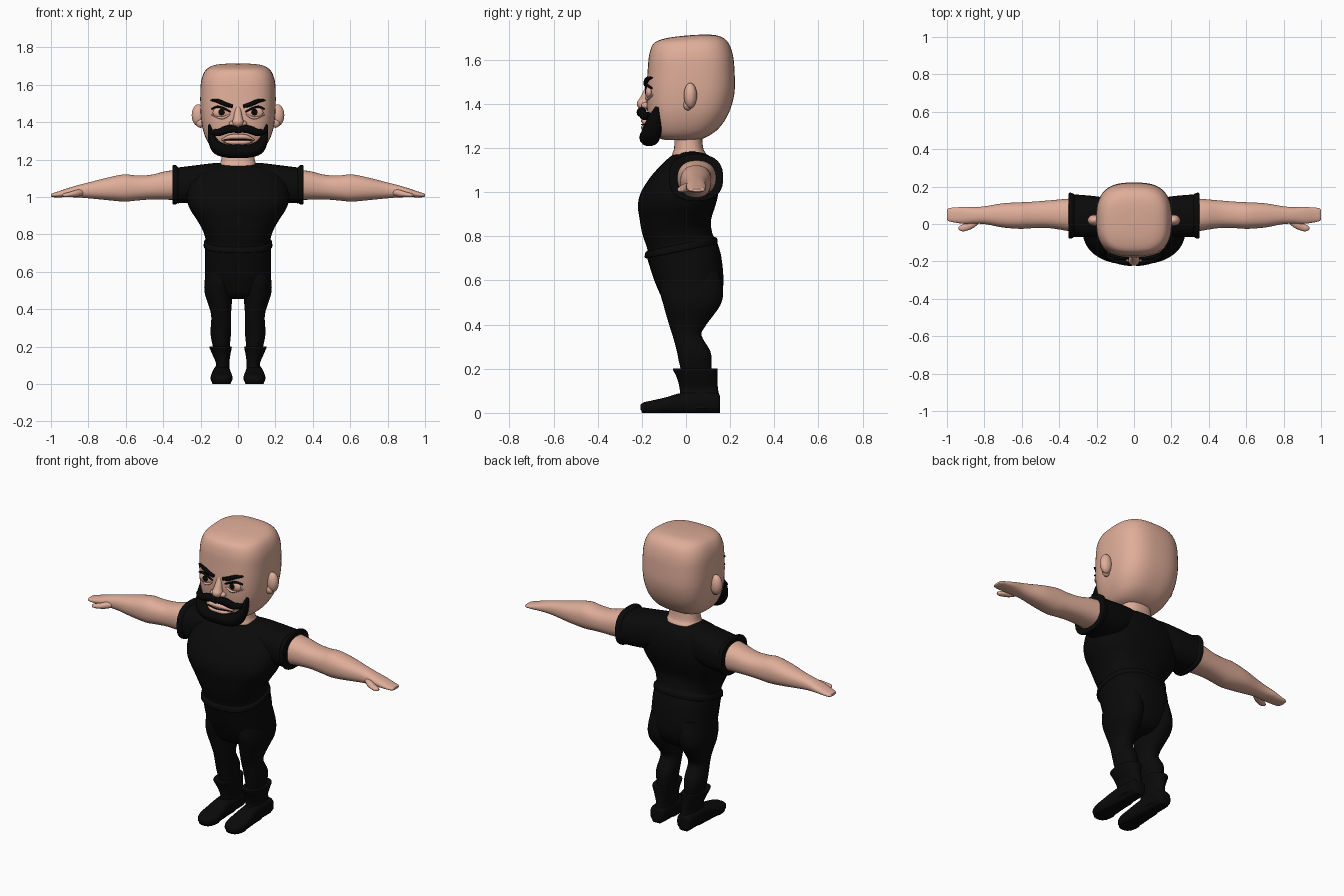
import bpy, bmesh, math
from mathutils import Vector


def material(name, rgb):
    m = bpy.data.materials.new(name)
    m.diffuse_color = (*rgb, 1)
    return m


SKIN = material("skin", (0.74, 0.42, 0.32))
CLOTH = material("black_cloth", (0.003, 0.003, 0.003))
HAIR = material("black_hair", (0.002, 0.002, 0.002))


def smooth_keys(keys, steps):
    """Interpolate rows of numbers with a Catmull-Rom spline."""
    out = []
    for i in range(len(keys) - 1):
        a, b, c, d = (keys[max(0, min(len(keys) - 1, i + k))] for k in (-1, 0, 1, 2))
        for s in range(steps):
            t = s / steps
            out.append([0.5 * (2 * q + (r - p) * t + (2 * p - 5 * q + 4 * r - w) * t * t
                               + (3 * q - p - 3 * r + w) * t ** 3)
                        for p, q, r, w in zip(a, b, c, d)])
    return out + [list(keys[-1])]


def section(n, e):
    """Unit superellipse."""
    pts = []
    for i in range(n):
        a = 2 * math.pi * (i + 0.5) / n
        c, s = math.cos(a), math.sin(a)
        pts.append((math.copysign(abs(c) ** (2 / e), c), math.copysign(abs(s) ** (2 / e), s)))
    return pts


def skin_rings(name, rings, mat, side=1):
    """Bridge rings of points into a closed smooth mesh."""
    bm = bmesh.new()
    loops = [[bm.verts.new((p[0] * side, p[1], p[2])) for p in r] for r in rings]
    n = len(loops[0])
    for a, b in zip(loops, loops[1:]):
        for i in range(n):
            j = (i + 1) % n
            bm.faces.new((a[i], a[j], b[j], b[i]))
    bm.faces.new(loops[0])
    bm.faces.new(loops[-1])
    bmesh.ops.recalc_face_normals(bm, faces=bm.faces)
    me = bpy.data.meshes.new(name)
    bm.to_mesh(me)
    bm.free()
    me.materials.append(mat)
    me.shade_smooth()
    me.set_sharp_from_angle(angle=math.radians(50))
    ob = bpy.data.objects.new(name, me)
    bpy.context.collection.objects.link(ob)
    return ob


def loft(name, axis, keys, mat, e=2.0, n=32, steps=4, side=1):
    """keys: position on axis, two centres, two radii, optional tilt (z axis only)."""
    rings = []
    for k in smooth_keys(keys, steps):
        pos, c1, c2, r1, r2 = k[:5]
        tilt = k[5] if len(k) > 5 else 0
        ring = []
        for u, v in section(n, e):
            a, b = c1 + max(r1, .002) * u, c2 + max(r2, .002) * v
            ring.append({"x": (pos, a, b), "y": (a, pos, b), "z": (a, b, pos + tilt * b)}[axis])
        rings.append(ring)
    return skin_rings(name, rings, mat, side)


def tube(name, keys, mat, n=14, steps=5, side=1):
    """keys: x, y, z, half height, half depth along a path on the face."""
    rows = smooth_keys(keys, steps)
    rings = []
    for i, k in enumerate(rows):
        t = Vector(rows[min(i + 1, len(rows) - 1)][:3]) - Vector(rows[max(i - 1, 0)][:3])
        u = t.cross(Vector((0, 1, 0))).normalized()
        d = u.cross(t).normalized()
        rings.append([Vector(k[:3]) + u * k[3] * a + d * k[4] * b for a, b in section(n, 2)])
    return skin_rings(name, rings, mat, side)


def ball(name, loc, size, mat, side=1):
    x, y, z = loc
    a, b, c = size
    keys = [(z - c * math.cos(math.pi * i / 12), x, y, a * math.sin(math.pi * i / 12),
             b * math.sin(math.pi * i / 12)) for i in range(13)]
    return loft(name, "z", keys, mat, n=20, steps=1, side=side)


def mirrored(path):
    return path + [(-p[0], *p[1:]) for p in reversed(path) if p[0] > 0]


# Head and neck
loft("head", "z", [
    (1.235, 0, -.02, .08, .07, 0), (1.25, 0, -.02, .125, .115, 0), (1.29, 0, -.005, .16, .155, 0),
    (1.36, 0, .01, .188, .185, 0), (1.45, 0, .02, .2, .2, 0), (1.55, 0, .023, .202, .197, 0),
    (1.62, 0, .022, .197, .19, .02), (1.67, 0, .018, .178, .172, .05),
    (1.695, 0, .01, .145, .14, .08), (1.706, 0, .01, .09, .085, .08), (1.709, 0, .01, .01, .01, .08)],
    SKIN, e=2.8, n=48)
loft("neck", "z", [(1.1, 0, .02, .1, .1), (1.17, 0, .015, .098, .078), (1.2, 0, .012, .09, .066),
                   (1.27, 0, .01, .085, .062)], SKIN, e=2.4)

# Shirt body with a slanted hem
loft("shirt_body", "z", [
    (.735, 0, -.02, .17, .15, .2), (.74, 0, -.022, .183, .165, .2), (.765, 0, -.022, .181, .162, .2),
    (.775, 0, -.025, .172, .15, .2), (.83, 0, -.042, .19, .156, .1), (.88, 0, -.048, .222, .163, 0),
    (.94, 0, -.042, .26, .176, 0), (1.0, 0, -.028, .275, .176, 0), (1.07, 0, -.005, .265, .155, 0),
    (1.13, 0, .015, .22, .12, 0), (1.165, 0, .02, .14, .085, 0), (1.172, 0, .02, .09, .06, 0)],
    CLOTH, e=2.4, n=40)

# Trouser hips
loft("trouser_hips", "z", [
    (.77, 0, -.02, .168, .148, .2), (.745, 0, -.018, .176, .16, .18), (.69, 0, -.004, .177, .165, .08),
    (.6, 0, .013, .177, .157, 0), (.53, 0, .023, .172, .137, 0), (.475, 0, .022, .13, .105, 0),
    (.455, 0, .02, .07, .06, 0)], CLOTH, e=2.4, n=40)

# Nose with nostrils on both sides
loft("nose", "z", [(1.37, 0, -.185, .012, .012), (1.385, 0, -.192, .027, .026),
                   (1.405, 0, -.192, .03, .031), (1.425, 0, -.186, .024, .024),
                   (1.47, 0, -.17, .016, .016), (1.5, 0, -.16, .01, .01)], SKIN, n=20)

# Beard wraps the jaw, moustache and lips sit in front
tube("beard", mirrored([(.152, -.125, 1.385, .008, .012), (.146, -.14, 1.34, .016, .028),
                        (.132, -.15, 1.295, .026, .042), (.105, -.16, 1.26, .036, .046),
                        (.055, -.165, 1.245, .036, .045), (0, -.167, 1.247, .04, .045)]), HAIR)
tube("moustache", mirrored([(.145, -.165, 1.35, .012, .012), (.105, -.188, 1.345, .02, .018),
                            (.055, -.2, 1.362, .022, .02), (.02, -.204, 1.362, .019, .02),
                            (0, -.204, 1.355, .015, .018)]), HAIR)
tube("upper_lip", mirrored([(.085, -.165, 1.305, .005, .008), (.045, -.18, 1.32, .013, .018),
                            (0, -.186, 1.322, .014, .018)]), SKIN)
tube("lower_lip", mirrored([(.075, -.168, 1.295, .004, .008), (.04, -.18, 1.292, .012, .02),
                            (0, -.184, 1.292, .014, .02)]), SKIN)
tube("mouth_line", mirrored([(.085, -.176, 1.303, .002, .003), (.04, -.193, 1.306, .003, .004),
                             (0, -.2, 1.306, .003, .004)]), HAIR)

for label, s in (("left", 1), ("right", -1)):
    # Ears
    ball(f"{label}_ear", (.212, .02, 1.437), (.036, .03, .058), SKIN, s)
    ball(f"{label}_ear_lobe", (.2, .008, 1.395), (.025, .02, .025), SKIN, s)
    ball(f"{label}_nostril", (.03, -.183, 1.392), (.018, .02, .015), SKIN, s)

    # Eyes, lids and brows
    ball(f"{label}_eyeball", (.09, -.166, 1.452), (.046, .017, .03), SKIN, s)
    ball(f"{label}_pupil", (.088, -.178, 1.453), (.019, .008, .018), HAIR, s)
    tube(f"{label}_upper_lid", [(.04, -.178, 1.455, .004, .006), (.075, -.18, 1.473, .006, .007),
                                (.11, -.174, 1.482, .006, .007), (.142, -.156, 1.47, .004, .006)],
         HAIR, side=s)
    tube(f"{label}_lower_lid", [(.04, -.174, 1.445, .004, .006), (.085, -.176, 1.422, .007, .008),
                                (.14, -.152, 1.44, .004, .006)], SKIN, side=s)
    tube(f"{label}_eyebrow", [(.028, -.181, 1.484, .009, .008), (.065, -.183, 1.495, .012, .01),
                              (.105, -.175, 1.512, .011, .01), (.145, -.155, 1.518, .004, .006)],
         HAIR, side=s)

    # Sleeve with a raised cuff
    loft(f"{label}_sleeve", "x", [(.05, .025, 1.1, .085, .08), (.11, .03, 1.09, .1, .093),
                                  (.2, .038, 1.072, .11, .101), (.32, .045, 1.062, .114, .096)],
         CLOTH, e=2.5, side=s)
    loft(f"{label}_cuff", "x", [(.315, .045, 1.063, .11, .09), (.332, .045, 1.065, .122, .105),
                                (.348, .045, 1.065, .122, .105), (.35, .045, 1.065, .112, .095)],
         CLOTH, e=2.5, steps=2, side=s)

    # Arm tapering into a mitten hand
    loft(f"{label}_arm", "x", [
        (.3, .045, 1.065, .095, .082), (.38, .05, 1.062, .083, .077), (.47, .052, 1.052, .073, .066),
        (.55, .048, 1.048, .071, .068), (.61, .045, 1.048, .071, .073), (.7, .046, 1.043, .065, .06),
        (.79, .047, 1.036, .049, .044), (.85, .046, 1.031, .044, .034), (.91, .046, 1.023, .045, .024),
        (.96, .048, 1.014, .04, .016), (.99, .05, 1.01, .035, .011), (1.0, .05, 1.009, .026, .006)],
        SKIN, e=2.3, side=s)
    loft(f"{label}_thumb", "x", [(.82, .022, 1.026, .012, .012), (.86, .001, 1.02, .023, .019),
                                 (.9, -.016, 1.013, .022, .014), (.925, -.022, 1.01, .016, .011),
                                 (.937, -.023, 1.009, .006, .005)], SKIN, n=16, side=s)

    # Trouser leg
    loft(f"{label}_leg", "z", [
        (.64, .095, .02, .07, .13), (.55, .1, .026, .079, .143), (.49, .103, .027, .076, .13),
        (.44, .098, .017, .066, .106), (.39, .092, .006, .056, .08), (.35, .09, .005, .053, .066),
        (.28, .092, .034, .055, .076), (.23, .091, .042, .05, .074), (.14, .085, .05, .035, .06)],
        CLOTH, e=2.2, side=s)

    # Boot shaft with flared top, and foot with a flat sole
    loft(f"{label}_boot_shaft", "z", [
        (.2, .093, .043, .05, .095), (.197, .093, .042, .06, .102), (.16, .089, .05, .049, .092),
        (.11, .082, .058, .036, .087), (.07, .085, .062, .042, .09), (.02, .088, .062, .046, .09)],
        CLOTH, e=2.4, side=s)
    loft(f"{label}_boot_foot", "y", [
        (.155, .088, .04, .03, .03), (.14, .088, .047, .045, .044), (.06, .087, .05, .048, .048),
        (-.02, .088, .046, .05, .045), (-.09, .088, .036, .057, .035), (-.15, .088, .029, .057, .028),
        (-.19, .088, .026, .042, .022), (-.205, .088, .025, .02, .012)], CLOTH, e=2.8, side=s)

# Flatten the soles onto the ground
for ob in bpy.data.objects:
    if "boot_foot" in ob.name:
        for v in ob.data.vertices:
            if v.co.z < .01:
                v.co.z = 0
